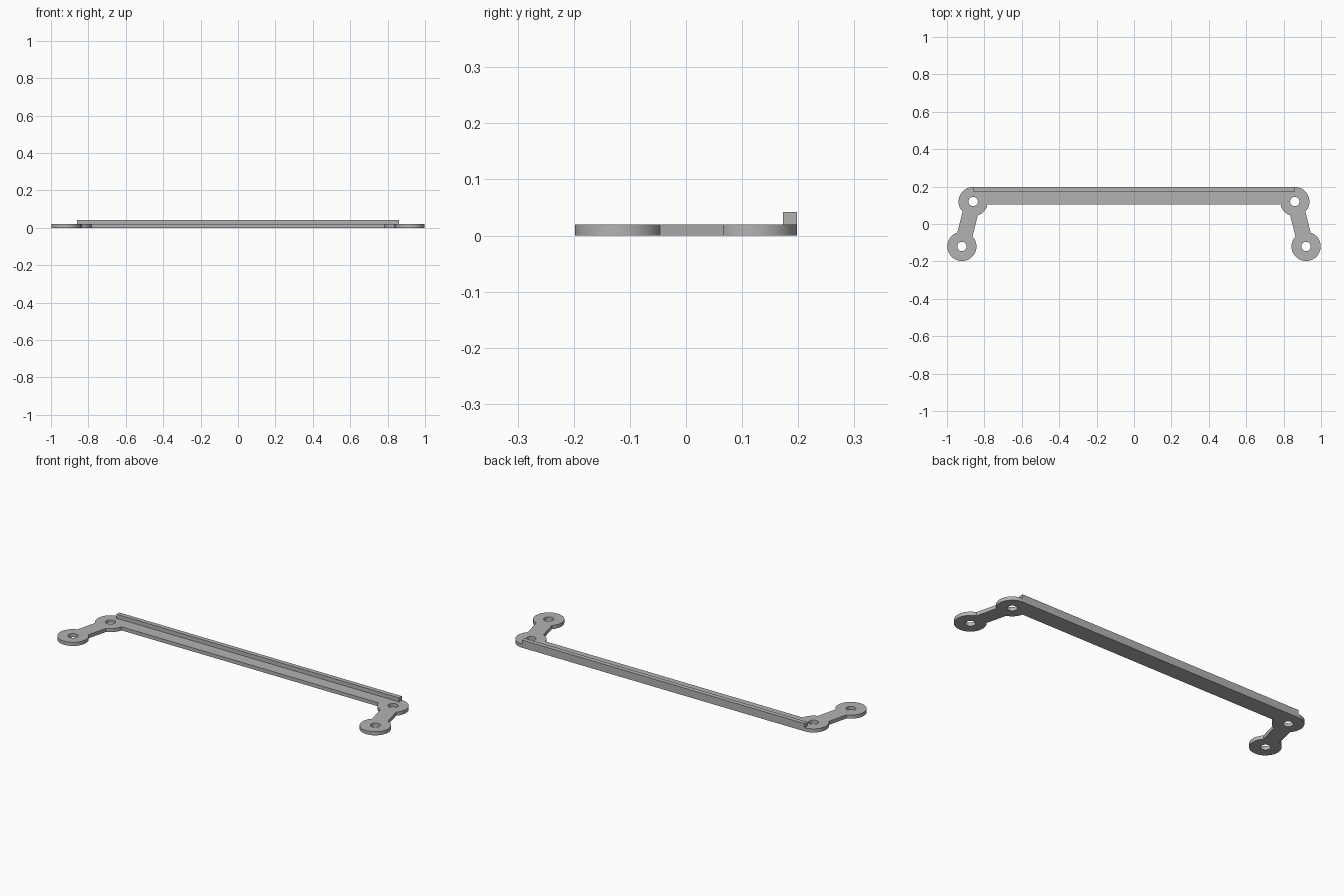
import bpy, math
from mathutils import Vector

if "Cube" in bpy.data.objects:
    bpy.data.objects.remove(bpy.data.objects["Cube"])

T = 0.02                                  # plate thickness
R, HOLE, HALF = 0.078, 0.025, 0.042       # lug radius, hole radius, arm half width
A, B = Vector((0.86, 0.12)), Vector((0.92, -0.12))   # upper and lower lug centres
BAR_Y, RAIL_Y, BACK = 0.105, 0.173, 0.198

grey = bpy.data.materials.new("plain grey")
grey.diffuse_color = (0.45, 0.45, 0.45, 1)
grey.use_nodes = True
grey.node_tree.nodes["Principled BSDF"].inputs["Base Color"].default_value = grey.diffuse_color


def arc(c, r, a0, a1, step=math.radians(5)):
    n = max(2, round((a1 - a0) / step))
    return [(c.x + r * math.cos(a0 + (a1 - a0) * i / n),
             c.y + r * math.sin(a0 + (a1 - a0) * i / n)) for i in range(n + 1)]


def add_loop(curve, pts):
    s = curve.splines.new('POLY')
    s.points.add(len(pts) - 1)
    for p, (x, y) in zip(s.points, pts):
        p.co = (x, y, 0, 1)
    s.use_cyclic_u = True


# Right half outline: bar edge, upper lug, arm, lower lug, back to upper lug
down = math.atan2(B.y - A.y, B.x - A.x) + 2 * math.pi
up = down - math.pi
w = math.asin(HALF / R)
right = arc(A, R, math.pi + math.asin((A.y - BAR_Y) / R), down - w)
right += arc(B, R, up + w, up - w + 2 * math.pi)
right += arc(A, R, down + w, 2.5 * math.pi)
outline = right + [(-x, y) for x, y in reversed(right)]

# Flat bracket with four bolt holes
curve = bpy.data.curves.new("bracket_plate", 'CURVE')
curve.dimensions, curve.fill_mode, curve.extrude = '2D', 'BOTH', T / 2
add_loop(curve, outline)
for c in (A, B):
    for s in (1, -1):
        add_loop(curve, arc(Vector((s * c.x, c.y)), HOLE, 0, 2 * math.pi)[:-1])
plate = bpy.data.objects.new("bracket_plate", curve)
bpy.context.collection.objects.link(plate)
plate.location.z = T / 2
bpy.context.view_layer.objects.active = plate
plate.select_set(True)
bpy.ops.object.convert(target='MESH')
plate = bpy.context.object
plate.data.materials.clear()
plate.data.materials.append(grey)
bpy.ops.object.shade_smooth_by_angle(angle=math.radians(30))

# Raised rail along the back edge
bpy.ops.mesh.primitive_cube_add(size=1, location=(0, (RAIL_Y + BACK) / 2, 0.031))
rail = bpy.context.object
rail.name = "back_rail"
rail.scale = (2 * A.x, BACK - RAIL_Y, 0.022)
rail.data.materials.append(grey)
